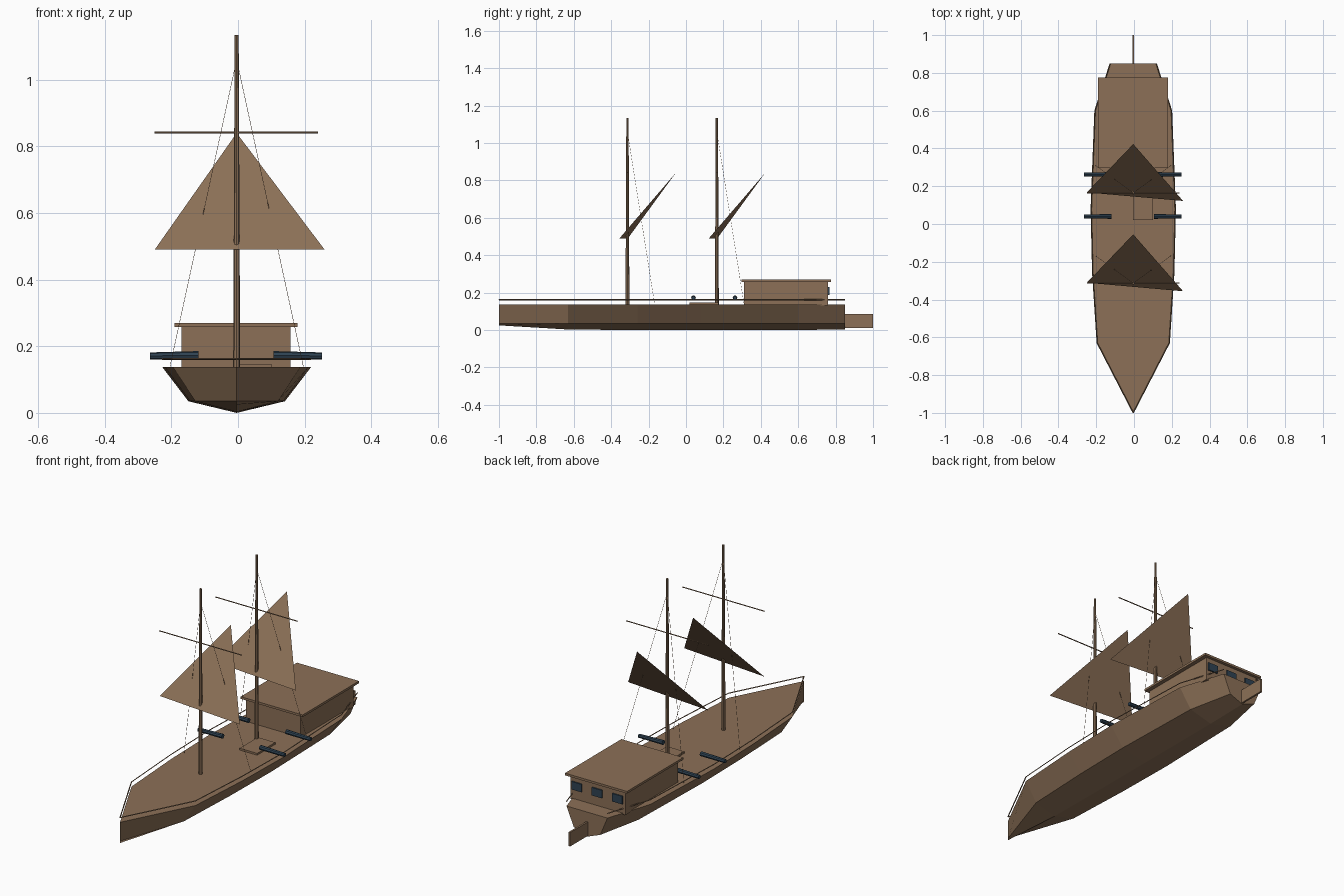
import bpy, bmesh, math
from mathutils import Vector

if "Cube" in bpy.data.objects:
    bpy.data.objects.remove(bpy.data.objects["Cube"])

CX = -0.004  # centre line


def material(name, rgb):
    m = bpy.data.materials.new(name)
    m.diffuse_color = (*rgb, 1)
    m.use_nodes = True
    m.node_tree.nodes["Principled BSDF"].inputs["Base Color"].default_value = m.diffuse_color
    return m


WOOD = material("brown wood", (0.262, 0.163, 0.095))
IRON = material("dark blue iron", (0.028, 0.055, 0.085))


def mesh_object(name, verts, faces, mat):
    me = bpy.data.meshes.new(name)
    me.from_pydata(verts, [], faces)
    bm = bmesh.new()
    bm.from_mesh(me)
    bmesh.ops.recalc_face_normals(bm, faces=bm.faces)
    bm.to_mesh(me)
    bm.free()
    me.materials.append(mat)
    ob = bpy.data.objects.new(name, me)
    bpy.context.collection.objects.link(ob)
    return ob


def box(name, x, y, z, mat):
    v = [(a, b, c) for a in x for b in y for c in z]
    f = [(0, 1, 3, 2), (4, 6, 7, 5), (0, 4, 5, 1),
         (2, 3, 7, 6), (0, 2, 6, 4), (1, 5, 7, 3)]
    return mesh_object(name, v, f, mat)


def rod(name, a, b, r1, r2, mat, sides=6):
    a, b = Vector(a), Vector(b)
    d = b - a
    bpy.ops.mesh.primitive_cone_add(vertices=sides, radius1=r1, radius2=r2,
                                    depth=d.length, location=(a + b) / 2)
    ob = bpy.context.object
    ob.name = name
    ob.rotation_euler = d.to_track_quat('Z', 'Y').to_euler()
    ob.data.materials.append(mat)
    return ob


# Hull: stations of (y, deck half width, keel height), hard chine
DECK, CHINE = 0.137, 0.035
stations = [(-1, 0.0, 0.025), (-0.63, 0.191, 0.003), (-0.26, 0.215, 0.0),
            (0.08, 0.223, 0.0), (0.6, 0.203, 0.0), (0.85, 0.122, 0.004)]
verts, faces = [], []
for y, w, keel in stations:
    c = w * 0.65
    verts += [(CX - w, y, DECK), (CX - c, y, CHINE), (CX, y, keel),
              (CX + c, y, CHINE), (CX + w, y, DECK)]
for i in range(len(stations) - 1):
    for j in range(5):
        k = (j + 1) % 5
        faces.append((5 * i + j, 5 * i + k, 5 * i + 5 + k, 5 * i + 5 + j))
n = 5 * (len(stations) - 1)
faces.append(tuple(range(n, n + 5)))
hull = mesh_object("hull", verts, faces, WOOD)
bm = bmesh.new()
bm.from_mesh(hull.data)
bmesh.ops.remove_doubles(bm, verts=bm.verts, dist=0.0001)
bmesh.ops.recalc_face_normals(bm, faces=bm.faces)
bm.to_mesh(hull.data)
bm.free()

# Rudder
box("rudder", (CX - 0.005, CX + 0.005), (0.845, 1.0), (0.01, 0.085), WOOD)

# Rails following the deck edge
for s in (-1, 1):
    for (y0, w0, _), (y1, w1, _) in zip(stations, stations[1:]):
        rod("rail", (CX + s * w0, y0, 0.162), (CX + s * w1, y1, 0.162),
            0.003, 0.003, WOOD, 4)

# Cabin, roof, stern windows
box("cabin", (-0.17, 0.157), (0.31, 0.76), (0.13, 0.26), WOOD)
box("cabin_roof", (-0.191, 0.179), (0.296, 0.776), (0.258, 0.27), WOOD)
for i in (-1, 0, 1):
    x = CX + 0.122 * i
    box("stern_window", (x - 0.03, x + 0.03), (0.759, 0.767),
        (0.187, 0.23), IRON)

# Deck hatch
box("hatch", (-0.004, 0.1), (0.02, 0.175), (0.135, 0.147), WOOD)

# Masts with yard, sail and two stays each
for y in (-0.313, 0.165):
    rod("mast", (CX, y, 0.135), (CX, y, 1.135), 0.0105, 0.006, WOOD, 8)
    rod("yard", (-0.25, y, 0.842), (0.24, y, 0.842), 0.003, 0.003, WOOD)
    mesh_object("sail", [(-0.25, y + 0.002, 0.49), (0.26, y - 0.043, 0.49),
                         (CX, y + 0.258, 0.84)], [(0, 1, 2)], WOOD)
    for s in (-1, 1):
        rod("stay", (CX + s * 0.2, y + 0.145, 0.14), (CX, y, 1.06),
            0.0008, 0.0008, WOOD, 4)

# Cannons on both sides
for y in (0.04, 0.262):
    for s in (-1, 1):
        rod("cannon", (-0.006 + s * 0.112, y, 0.173),
            (-0.006 + s * 0.258, y, 0.171), 0.0125, 0.0105, IRON, 8)
